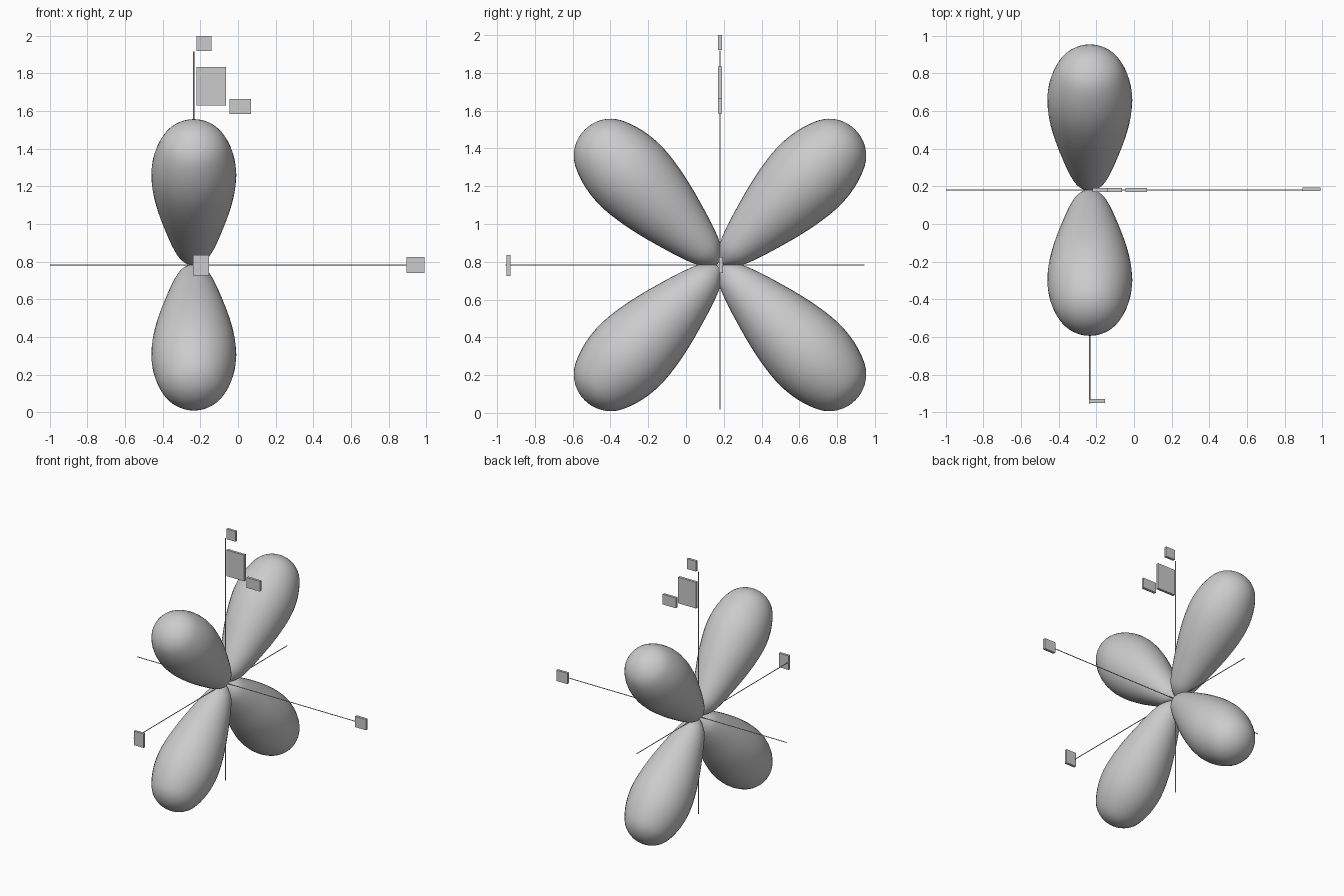
import bpy, bmesh, math
from mathutils import Vector, Matrix

if "Cube" in bpy.data.objects:
    bpy.data.objects.remove(bpy.data.objects["Cube"])

C = Vector((-0.235, 0.18, 0.783))   # point where all lobes and axes meet

# Lobe half-profile: (distance along lobe, radius)
PROFILE = [(0.012, 0), (0.03, 0.034), (0.085, 0.083), (0.17, 0.118), (0.28, 0.152),
           (0.42, 0.190), (0.56, 0.217), (0.68, 0.226), (0.79, 0.214),
           (0.89, 0.182), (0.955, 0.140), (0.998, 0.076), (1.013, 0)]


def smooth_points(pts, steps=3):
    """Catmull-Rom refinement of the profile."""
    p = [Vector((a, b)) for a, b in pts]
    # mirrored end points give rounded tips
    p = [Vector((p[1].x, -p[1].y))] + p + [Vector((p[-2].x, -p[-2].y))]
    out = []
    for i in range(1, len(p) - 2):
        a, b, c, d = p[i - 1:i + 3]
        for k in range(steps):
            t = k / steps
            out.append(0.5 * (2 * b + (c - a) * t + (2 * a - 5 * b + 4 * c - d) * t * t
                              + (3 * b - a - 3 * c + d) * t ** 3))
    return out + [p[-2]]


def finish(name, bm, smooth=True):
    bmesh.ops.recalc_face_normals(bm, faces=bm.faces)
    for f in bm.faces:
        f.smooth = smooth
    me = bpy.data.meshes.new(name)
    bm.to_mesh(me)
    bm.free()
    ob = bpy.data.objects.new(name, me)
    bpy.context.collection.objects.link(ob)
    return ob


def lobe(name, direction):
    bm = bmesh.new()
    vs = [bm.verts.new((max(p.y, 0), 0, p.x)) for p in smooth_points(PROFILE)]
    edges = [bm.edges.new(e) for e in zip(vs, vs[1:])]
    bmesh.ops.spin(bm, geom=vs + edges, cent=(0, 0, 0), axis=(0, 0, 1),
                   angle=math.tau, steps=36)
    bmesh.ops.remove_doubles(bm, verts=bm.verts, dist=0.0005)
    ob = finish(name, bm)
    ob.rotation_euler = Vector(direction).to_track_quat('Z', 'Y').to_euler()
    ob.location = C


def axis(name, direction):
    # long side points to the marked end, short side the other way
    d = Vector(direction)
    m = Matrix.Translation(C + d * 0.185) @ d.to_track_quat('Z', 'Y').to_matrix().to_4x4()
    bm = bmesh.new()
    bmesh.ops.create_cone(bm, cap_ends=True, segments=8, radius1=0.003,
                          radius2=0.003, depth=1.9, matrix=m)
    finish(name, bm, False)


def tag(name, x0, x1, z0, z1, y):
    m = Matrix.Translation(((x0 + x1) / 2, y, (z0 + z1) / 2)) \
        @ Matrix.Diagonal((x1 - x0, 0.02, z1 - z0, 1))
    bm = bmesh.new()
    bmesh.ops.create_cube(bm, size=1, matrix=m)
    finish(name, bm, False)


# Four lobes on the diagonals of the y-z plane
for sy, ny in ((1, "back"), (-1, "front")):
    for sz, nz in ((1, "upper"), (-1, "lower")):
        lobe(f"{nz}_{ny}_lobe", (0, sy, sz))

# Three thin axis rods
axis("side_axis", (1, 0, 0))
axis("front_axis", (0, -1, 0))
axis("vertical_axis", (0, 0, 1))

# Blank tags where the axes and the orbital are marked
tag("side_axis_tag", 0.895, 0.99, 0.74, 0.825, C.y + 0.005)
tag("front_axis_tag", -0.24, -0.155, 0.725, 0.835, -0.94)
tag("vertical_axis_tag", -0.22, -0.14, 1.92, 2.0, C.y)
tag("large_tag", -0.22, -0.065, 1.63, 1.835, C.y)
tag("small_tag", -0.045, 0.07, 1.585, 1.665, C.y)
